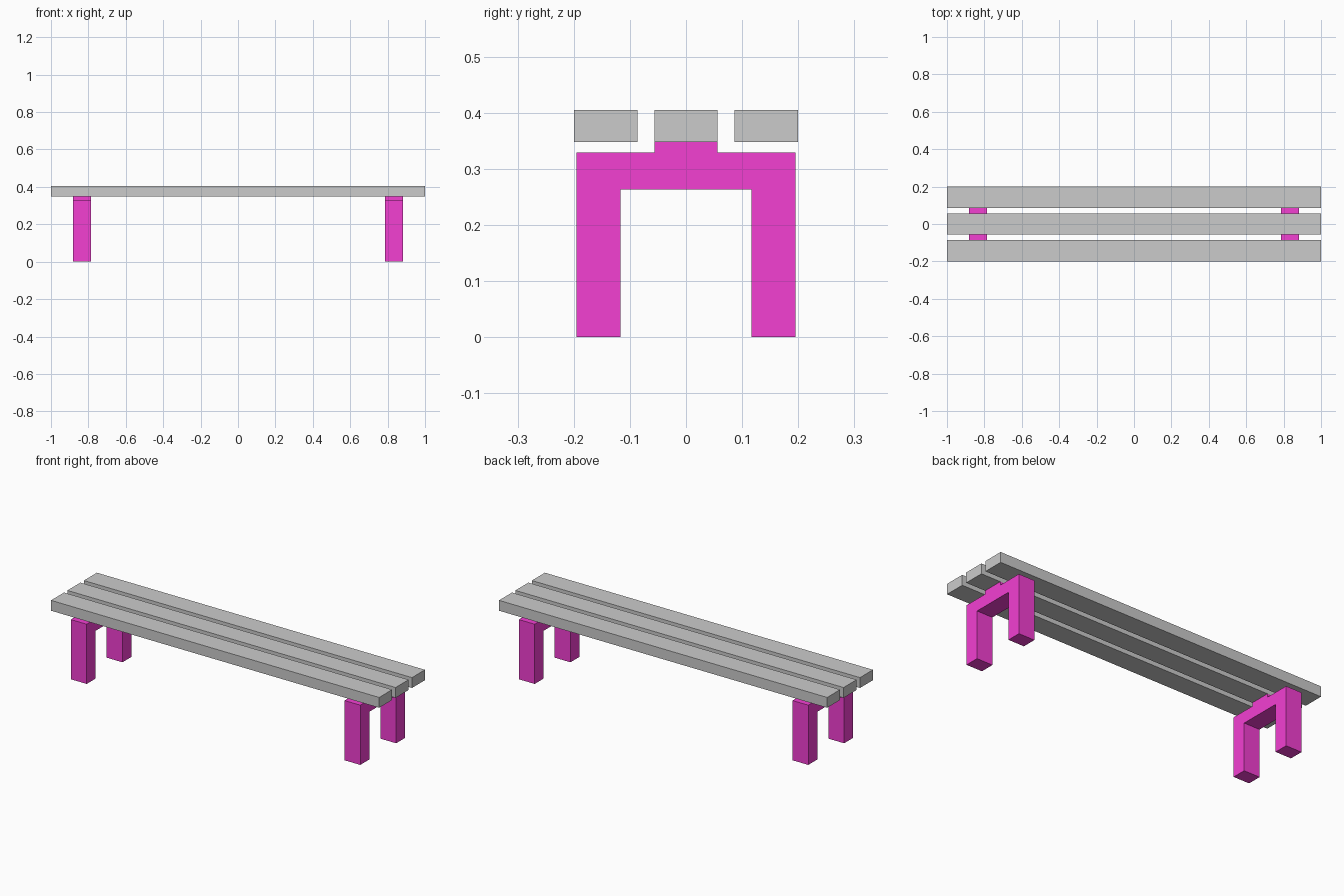
import bpy
import bmesh
from mathutils import Vector

if "Cube" in bpy.data.objects:
    bpy.data.objects.remove(bpy.data.objects["Cube"])


def extruded(name, profile, x0, x1, mat=None):
    """Extrude a closed (y, z) profile along x from x0 to x1."""
    bm = bmesh.new()
    face = bm.faces.new([bm.verts.new((x0, y, z)) for y, z in profile])
    ext = bmesh.ops.extrude_face_region(bm, geom=[face])
    verts = [g for g in ext["geom"] if isinstance(g, bmesh.types.BMVert)]
    bmesh.ops.translate(bm, verts=verts, vec=Vector((x1 - x0, 0, 0)))
    bmesh.ops.recalc_face_normals(bm, faces=bm.faces)
    mesh = bpy.data.meshes.new(name)
    bm.to_mesh(mesh)
    bm.free()
    obj = bpy.data.objects.new(name, mesh)
    bpy.context.collection.objects.link(obj)
    if mat:
        mesh.materials.append(mat)
    return obj


magenta = bpy.data.materials.new("magenta_paint")
magenta.diffuse_color = (0.9, 0.05, 0.65, 1)
magenta.use_nodes = True
magenta.node_tree.nodes["Principled BSDF"].inputs["Base Color"].default_value = magenta.diffuse_color

SEAT_BOTTOM, SEAT_TOP = 0.348, 0.405
SLAT_HALF = 0.0565

# Seat slats: three equal planks running the full length
for name, y in (("front_slat", -0.143), ("middle_slat", 0), ("back_slat", 0.143)):
    extruded(name, [(y - SLAT_HALF, SEAT_BOTTOM), (y + SLAT_HALF, SEAT_BOTTOM),
                    (y + SLAT_HALF, SEAT_TOP), (y - SLAT_HALF, SEAT_TOP)], -1, 1)

# Leg frames: arch with a raised pad that carries the middle slat
half = [(0.117, 0.263), (0.117, 0), (0.195, 0), (0.195, 0.329),
        (SLAT_HALF, 0.329), (SLAT_HALF, SEAT_BOTTOM)]
arch = half + [(-y, z) for y, z in reversed(half)]
extruded("left_leg_frame", arch, -0.882, -0.786, magenta)
extruded("right_leg_frame", arch, 0.786, 0.882, magenta)
